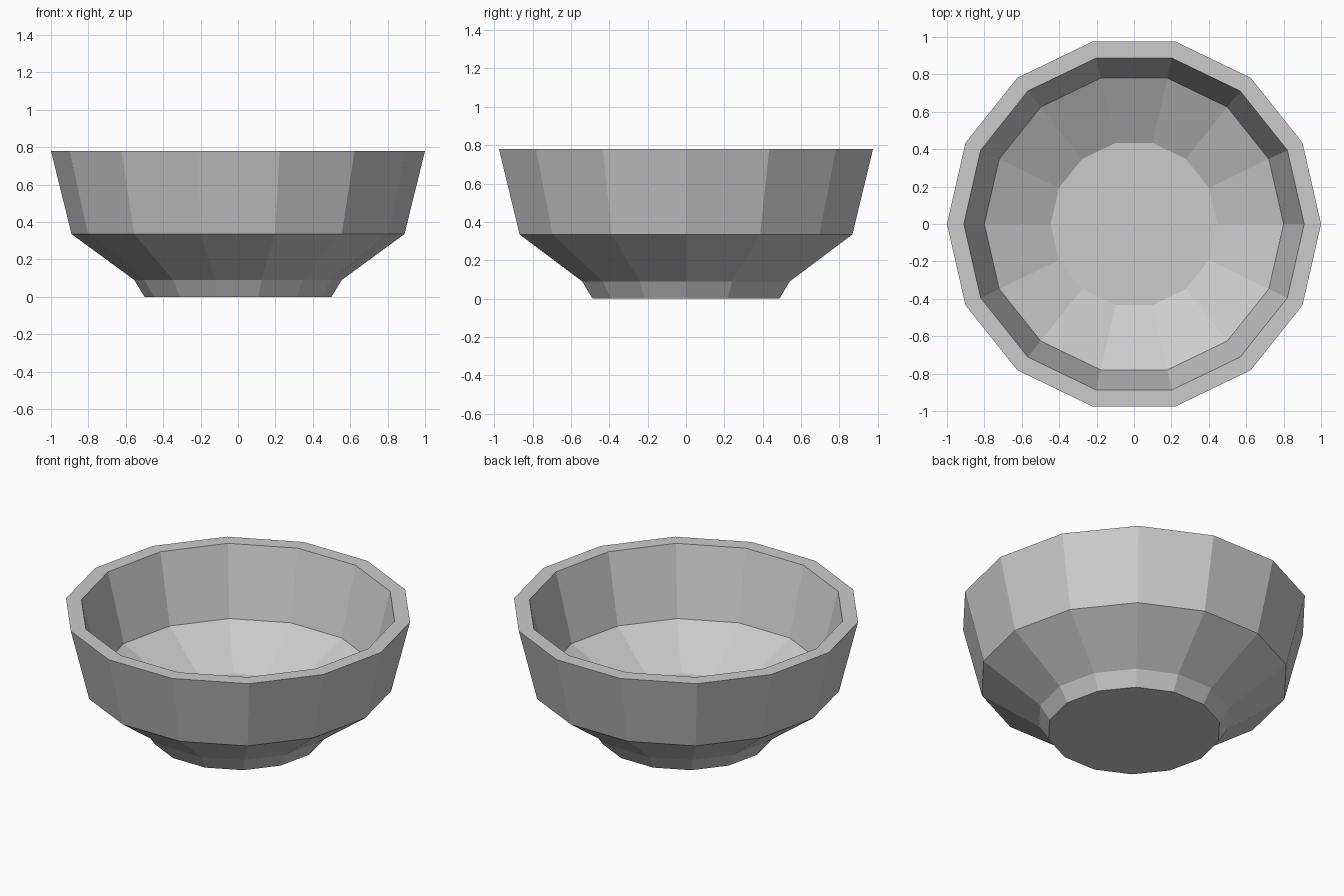
import bpy, bmesh
from math import cos, sin, tau

if "Cube" in bpy.data.objects:
    bpy.data.objects.remove(bpy.data.objects["Cube"])

SIDES = 14

# Closed-bottom bowl profile (radius, height): outside going up, then inside going down
PROFILE = [(0.50, 0.0), (0.555, 0.09), (0.89, 0.335), (1.0, 0.78),
           (0.91, 0.78), (0.80, 0.355), (0.445, 0.17)]


def lathe(name, profile, sides):
    bm = bmesh.new()
    rings = [[bm.verts.new((r * cos(tau * i / sides), r * sin(tau * i / sides), z))
              for i in range(sides)] for r, z in profile]
    for a, b in zip(rings, rings[1:]):
        for i in range(sides):
            j = (i + 1) % sides
            bm.faces.new((a[i], a[j], b[j], b[i]))
    # Underside of the foot and inner floor
    bm.faces.new(rings[0][::-1])
    bm.faces.new(rings[-1])
    bmesh.ops.recalc_face_normals(bm, faces=bm.faces)
    mesh = bpy.data.meshes.new(name)
    bm.to_mesh(mesh)
    bm.free()
    obj = bpy.data.objects.new(name, mesh)
    bpy.context.collection.objects.link(obj)
    return obj


lathe("bowl", PROFILE, SIDES)
